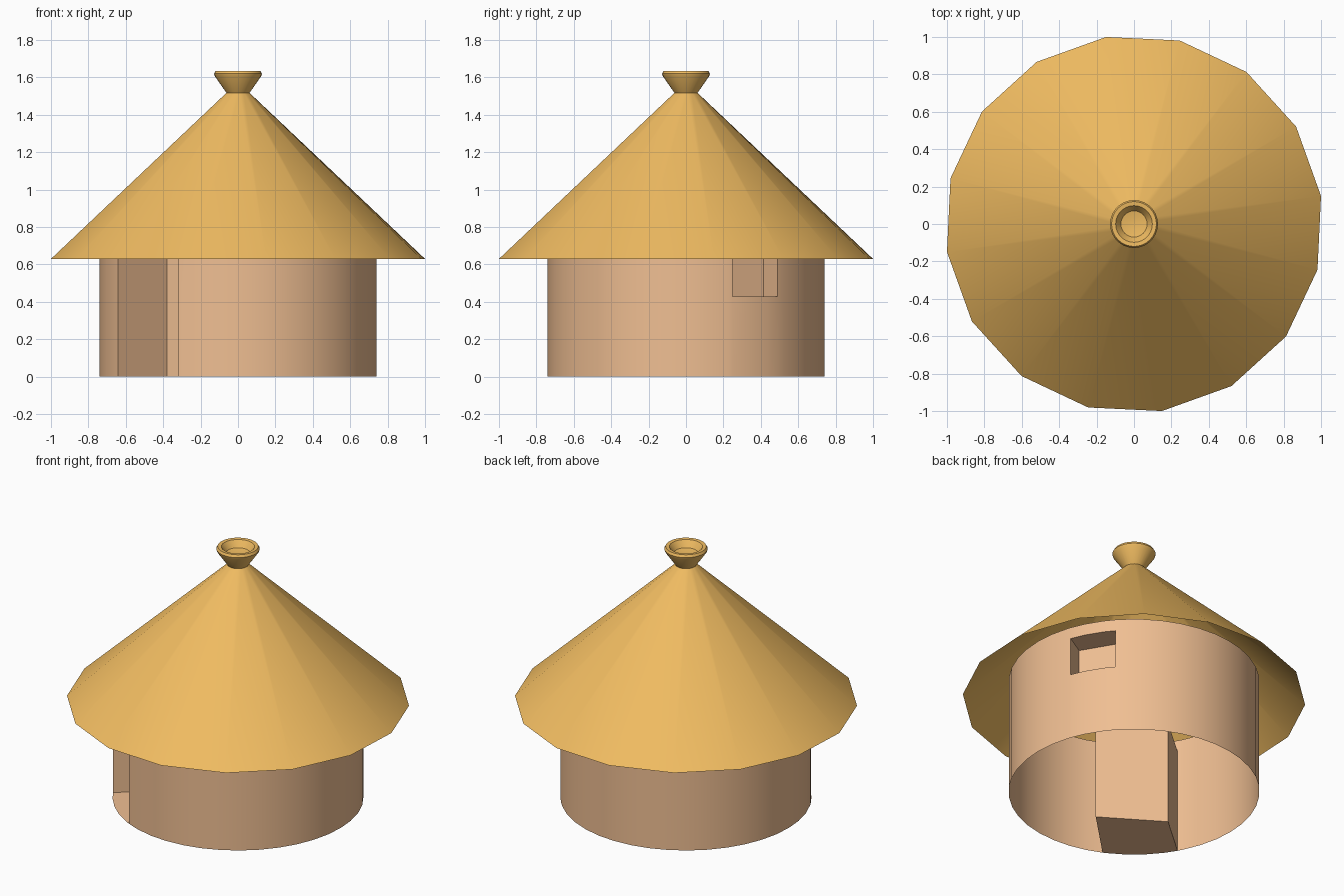
import bpy, bmesh, math
from mathutils import Vector

if "Cube" in bpy.data.objects:
    bpy.data.objects.remove(bpy.data.objects["Cube"])

R = 0.74
Z = [0.0, 0.43, 0.675, 0.75]


def material(name, color):
    m = bpy.data.materials.new(name)
    m.diffuse_color = color
    m.use_nodes = True
    m.node_tree.nodes["Principled BSDF"].inputs["Base Color"].default_value = m.diffuse_color
    return m


STRAW = material("straw", (0.87, 0.50, 0.12, 1))
CLAY = material("clay", (0.87, 0.52, 0.29, 1))


def finish(name, bm, mat, angle=35):
    me = bpy.data.meshes.new(name)
    bm.to_mesh(me)
    bm.free()
    ob = bpy.data.objects.new(name, me)
    bpy.context.collection.objects.link(ob)
    me.materials.append(mat)
    bpy.ops.object.select_all(action='DESELECT')
    ob.select_set(True)
    bpy.context.view_layer.objects.active = ob
    bpy.ops.object.shade_smooth_by_angle(angle=math.radians(angle))
    return ob


def lathe(name, profile, sides, mat, offset=0.0):
    bm = bmesh.new()
    rings = []
    for r, z in profile:
        ring = []
        for i in range(sides):
            a = math.radians(offset) + math.tau * i / sides
            ring.append(bm.verts.new((r * math.cos(a), r * math.sin(a), z)))
        rings.append(ring)
    for lo, hi in zip(rings, rings[1:]):
        for i in range(sides):
            j = (i + 1) % sides
            bm.faces.new((lo[i], lo[j], hi[j], hi[i]))
    if profile[-1][0] < 0.1 and name == "finial":
        bm.faces.new(rings[-1])
    return finish(name, bm, mat)


def on_wall(deg, z):
    a = math.radians(deg)
    return Vector((R * math.cos(a), R * math.sin(a), z))


def inset(deg, mid, depth):
    a = math.radians(mid)
    p = on_wall(deg, 0) - depth * Vector((math.cos(a), math.sin(a), 0))
    return (p.x, p.y)


# openings: start angle, end angle, first and last height row, back corners
door = (209.7, 244.5, 0, 2, (-0.38, -0.14), (-0.016, -0.37))
window = (19.7, 41.5, 1, 2, inset(19.7, 30.6, 0.15), inset(41.5, 30.6, 0.15))
openings = (door, window)

# wall: open round sheet with the openings left out
cuts = [c for o in openings for c in o[:2]]
angles = sorted([i * 360 / 40 for i in range(40)
                 if all(abs(i * 9 - c) > 1 for c in cuts)] + cuts)
bm = bmesh.new()
grid = [[bm.verts.new(on_wall(a, z)) for a in angles] for z in Z]
n = len(angles)
for row in range(len(Z) - 1):
    for i in range(n):
        j = (i + 1) % n
        mid = (angles[i] + (angles[j] if j else 360)) / 2
        if any(o[0] < mid < o[1] and o[2] <= row < o[3] for o in openings):
            continue
        bm.faces.new((grid[row][i], grid[row][j],
                      grid[row + 1][j], grid[row + 1][i]))

# recesses: jambs, back, floor and ceiling
for start, end, lo, hi, back_a, back_b in openings:
    i, j = angles.index(start), angles.index(end)
    al, bl = (bm.verts.new((*p, Z[lo])) for p in (back_a, back_b))
    ah, bh = (bm.verts.new((*p, Z[hi])) for p in (back_a, back_b))
    bm.faces.new((al, bl, bh, ah))
    left = [grid[k][i] for k in range(lo, hi + 1)]
    right = [grid[k][j] for k in range(lo, hi + 1)]
    bm.faces.new(left + [ah, al])
    bm.faces.new([bl, bh] + right[::-1])
    bm.faces.new(grid[lo][i:j + 1] + [bl, al])
    bm.faces.new([ah, bh] + grid[hi][i:j + 1][::-1])
bmesh.ops.recalc_face_normals(bm, faces=bm.faces[:])
if sum(f.normal.dot(f.calc_center_median()) * f.calc_area() for f in bm.faces) < 0:
    bmesh.ops.reverse_faces(bm, faces=bm.faces[:])
finish("wall", bm, CLAY)

# roof: sixteen-sided open cone
lathe("roof", [(1.011, 0.63), (0.06, 1.52)], 16, STRAW, 8.5)

# finial: flared, dished cap on the peak
lathe("finial", [(0.06, 1.515), (0.124, 1.607), (0.128, 1.62), (0.12, 1.635),
                 (0.098, 1.633), (0.085, 1.615), (0.07, 1.592), (0.03, 1.585)],
      32, STRAW)
